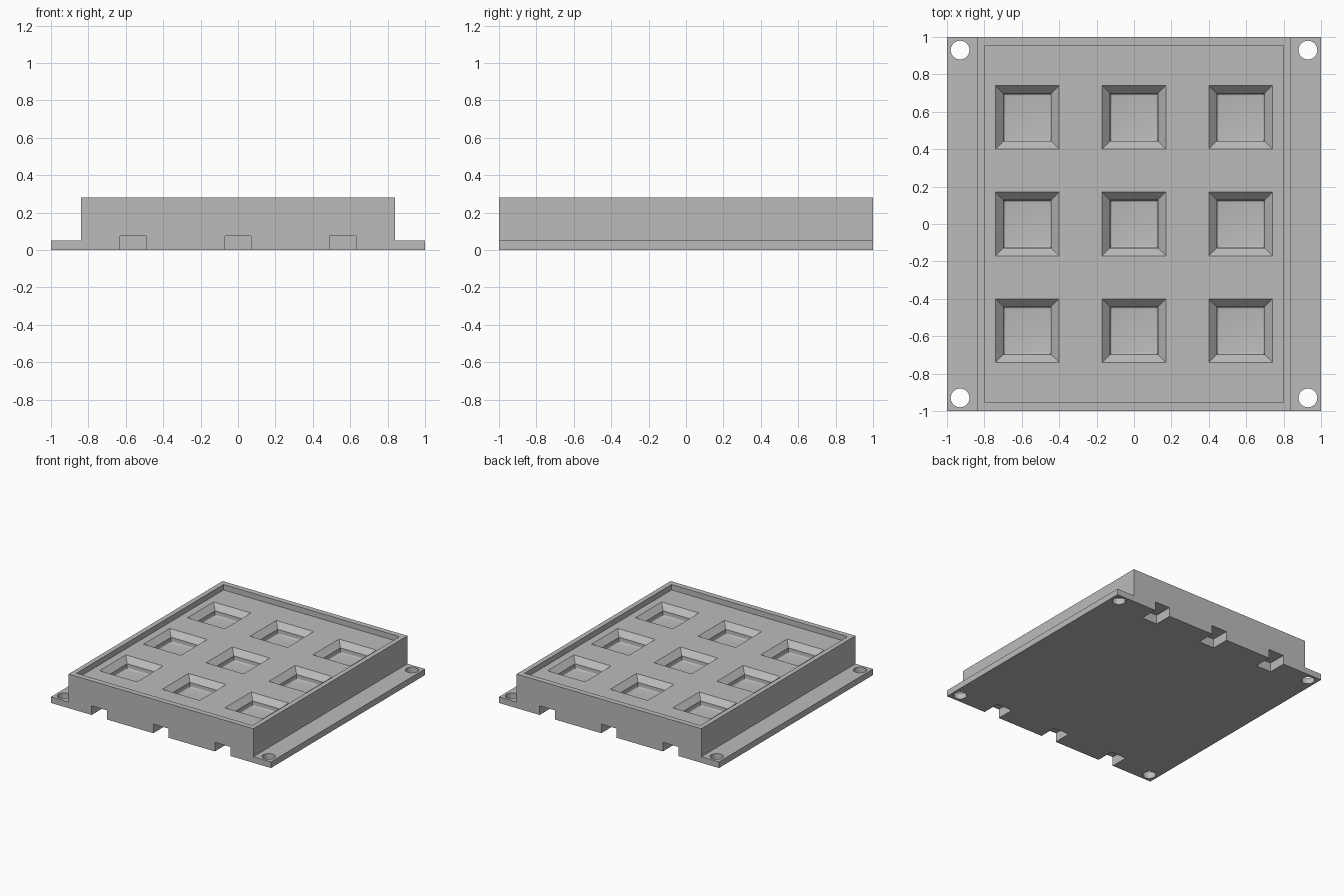
import bpy, bmesh, math
from mathutils import Matrix, Vector

cube = bpy.data.objects.get("Cube")
if cube:
    bpy.data.objects.remove(cube, do_unlink=True)

grey = bpy.data.materials.new("plain grey")
grey.use_nodes = True
colour = (0.5, 0.5, 0.5, 1)
grey.diffuse_color = colour
grey.node_tree.nodes["Principled BSDF"].inputs["Base Color"].default_value = colour

HEIGHT, FLANGE = 0.28, 0.05
BODY_X, FLOOR = 0.84, 0.235
GRID = (-0.57, 0, 0.57)


def make_object(name, bm):
    bmesh.ops.recalc_face_normals(bm, faces=bm.faces)
    mesh = bpy.data.meshes.new(name)
    bm.to_mesh(mesh)
    bm.free()
    mesh.materials.append(grey)
    obj = bpy.data.objects.new(name, mesh)
    bpy.context.collection.objects.link(obj)
    return obj


def add_box(bm, low, high):
    low, high = Vector(low), Vector(high)
    matrix = Matrix.Translation((low + high) / 2) @ Matrix.Diagonal((*(high - low), 1))
    bmesh.ops.create_cube(bm, size=1, matrix=matrix)


def add_pocket(bm, cx, cy, rings):
    """Loft square rings given as (half width, height)."""
    loops = [[bm.verts.new((cx + sx * h, cy + sy * h, z))
              for sx, sy in ((-1, -1), (1, -1), (1, 1), (-1, 1))] for h, z in rings]
    for a, b in zip(loops, loops[1:]):
        for i in range(4):
            j = (i + 1) % 4
            bm.faces.new((a[i], a[j], b[j], b[i]))
    bm.faces.new(loops[0])
    bm.faces.new(loops[-1])


def cut(target, name, bm):
    cutter = make_object(name, bm)
    cutter.hide_render = True
    mod = target.modifiers.new(name, "BOOLEAN")
    mod.operation, mod.solver, mod.object = "DIFFERENCE", "EXACT", cutter
    bpy.context.view_layer.objects.active = target
    bpy.ops.object.modifier_apply(modifier=mod.name)
    bpy.data.objects.remove(cutter, do_unlink=True)


# Housing with side flanges, one stepped profile extruded front to back
half = [(1, 0), (1, FLANGE), (BODY_X, FLANGE), (BODY_X, HEIGHT)]
profile = half + [(-x, z) for x, z in reversed(half)]
bm = bmesh.new()
face = bm.faces.new([bm.verts.new((x, -1, z)) for x, z in profile])
extruded = bmesh.ops.extrude_face_region(bm, geom=[face])["geom"]
bmesh.ops.translate(bm, vec=(0, 2, 0),
                    verts=[v for v in extruded if isinstance(v, bmesh.types.BMVert)])
housing = make_object("housing", bm)

# Shallow tray in the top
bm = bmesh.new()
add_box(bm, (-0.8, -0.955, FLOOR), (0.8, 0.955, 0.4))
cut(housing, "tray_cutter", bm)

# Nine chamfered pockets with a small fillet round the floor
radius, bottom = 0.012, 0.15
rings = [(0.17, 0.26), (0.17, FLOOR), (0.127, 0.19)]
for i in range(5):
    a = math.pi / 8 * i
    rings.append((0.127 - radius * (1 - math.cos(a)), bottom + radius * (1 - math.sin(a))))
bm = bmesh.new()
for x in GRID:
    for y in GRID:
        add_pocket(bm, x, y, rings)
cut(housing, "pocket_cutter", bm)

# Cable notches along the lower front and back edges
bm = bmesh.new()
for x in (-0.56, 0, 0.56):
    for side in (-1, 1):
        ends = sorted((side * 0.85, side * 1.1))
        add_box(bm, (x - 0.07, ends[0], -0.1), (x + 0.07, ends[1], 0.075))
cut(housing, "notch_cutter", bm)

# Screw holes in the flange corners
bm = bmesh.new()
for x in (-0.93, 0.93):
    for y in (-0.93, 0.93):
        bmesh.ops.create_cone(bm, cap_ends=True, segments=32, radius1=0.05, radius2=0.05,
                              depth=0.3, matrix=Matrix.Translation((x, y, 0)))
cut(housing, "hole_cutter", bm)

bpy.ops.object.select_all(action="DESELECT")
housing.select_set(True)
bpy.context.view_layer.objects.active = housing
bpy.ops.object.shade_smooth_by_angle(angle=math.radians(30))
